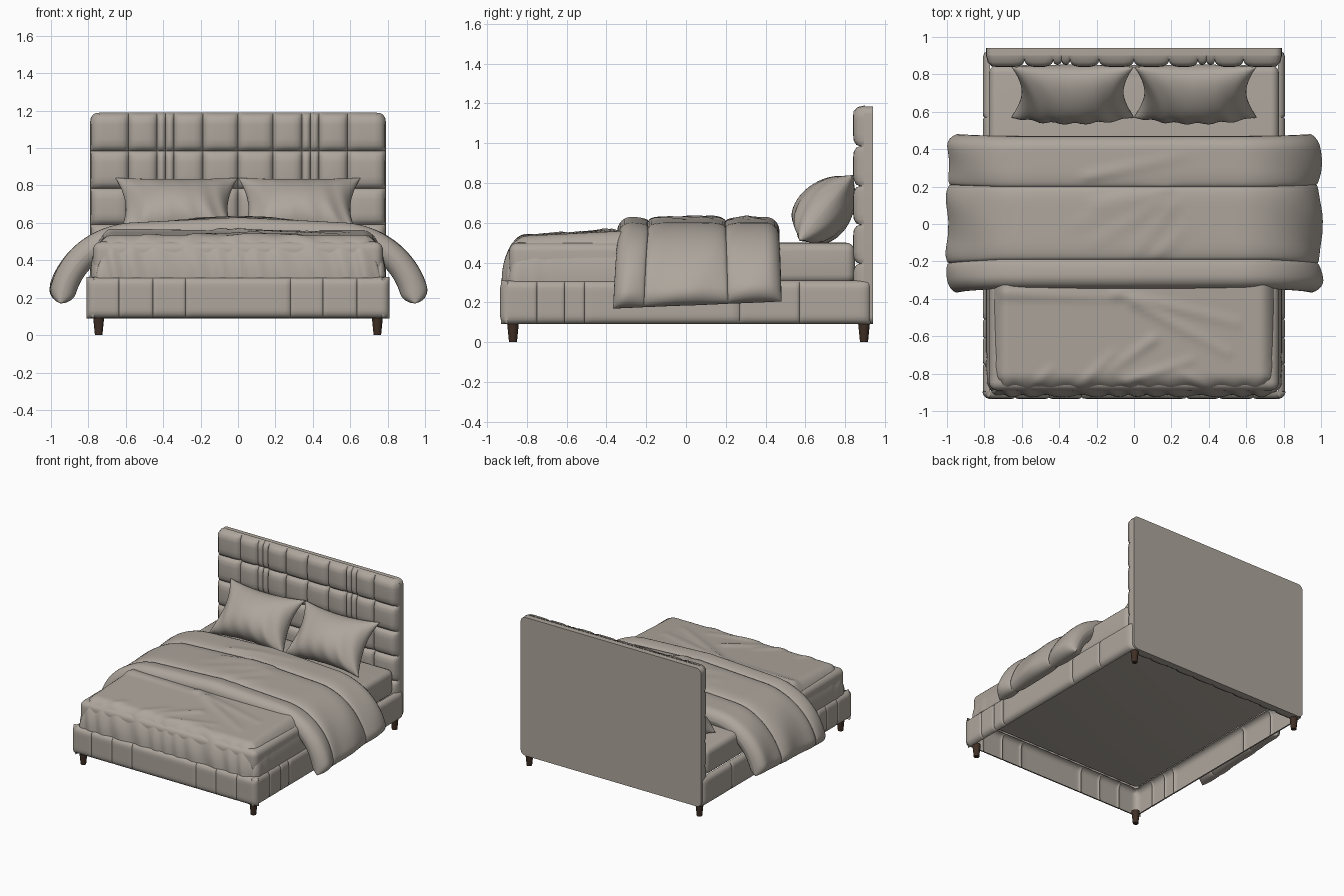
import bpy, bmesh, math
from mathutils import Vector
from mathutils.geometry import intersect_point_line

if "Cube" in bpy.data.objects:
    bpy.data.objects.remove(bpy.data.objects["Cube"])


def material(name, rgb):
    m = bpy.data.materials.new(name)
    m.use_nodes = True
    m.diffuse_color = (*rgb, 1)
    m.node_tree.nodes["Principled BSDF"].inputs["Base Color"].default_value = (*rgb, 1)
    return m


fabric = material("greige fabric", (0.42, 0.38, 0.335))
wood = material("dark brown wood", (0.05, 0.028, 0.018))


def finish(name, bm, mat, angle=50):
    me = bpy.data.meshes.new(name)
    bm.to_mesh(me)
    bm.free()
    me.materials.append(mat)
    me.shade_smooth()
    me.set_sharp_from_angle(angle=math.radians(angle))
    ob = bpy.data.objects.new(name, me)
    bpy.context.collection.objects.link(ob)
    return ob


# Puffy padding: height falls to zero at the outer edges and to "floor" at seams
def puff(x, breaks, r_edge, r_seam, floor):
    h = 1.0
    for i, b in enumerate(breaks):
        edge = i in (0, len(breaks) - 1)
        d = min(abs(x - b) / (r_edge if edge else r_seam), 1)
        e = math.sqrt(max(0, 1 - (1 - d) ** 2))
        h *= e if edge else floor + (1 - floor) * e
    return h


def samples(breaks, n):
    out = [breaks[0]]
    for a, b in zip(breaks, breaks[1:]):
        out += [a + (b - a) * (1 - math.cos(math.pi * i / n)) / 2 for i in range(1, n + 1)]
    return out


def quilt(name, us, vs, place, r_edge, r_seam=0.05, floor=0.5, nu=8, nv=8):
    """Padded surface; place(u, v, h) maps the grid and its padding into space."""
    bm = bmesh.new()
    su, sv = samples(us, nu), samples(vs, nv)
    grid = [[bm.verts.new(place(u, v, puff(u, us, r_edge, r_seam, floor)
                                * puff(v, vs, r_edge, r_seam, floor)))
             for v in sv] for u in su]
    for a, b in zip(grid, grid[1:]):
        for j in range(len(sv) - 1):
            bm.faces.new((a[j], b[j], b[j + 1], a[j + 1]))
    bm.normal_update()
    bm.faces.ensure_lookup_table()
    i, j = len(su) // 2, len(sv) // 2
    out = Vector(place(su[i], sv[j], 1)) - Vector(place(su[i], sv[j], 0))
    if bm.faces[i * (len(sv) - 1) + j].normal.dot(out) < 0:
        bmesh.ops.reverse_faces(bm, faces=bm.faces)
    return finish(name, bm, fabric)


def box(name, lo, hi, r, axis=None):
    bm = bmesh.new()
    bmesh.ops.create_cube(bm, size=1)
    lo, hi = Vector(lo), Vector(hi)
    for v in bm.verts:
        v.co = (lo + hi) / 2 + v.co * (hi - lo)
    edges = [e for e in bm.edges if axis is None
             or abs((e.verts[0].co - e.verts[1].co)[axis]) > 1e-4]
    bmesh.ops.bevel(bm, geom=edges, offset=r, segments=5, profile=0.5, affect='EDGES')
    return finish(name, bm, fabric, 35)


# Squeeze the corners of a rectangle into round ones
def round_corner(x, y, x0, x1, y0, y1, r):
    cx, cy = min(max(x, x0 + r), x1 - r), min(max(y, y0 + r), y1 - r)
    dx, dy = x - cx, y - cy
    k = max(abs(dx), abs(dy)) / (math.hypot(dx, dy) or 1)
    return cx + dx * k, cy + dy * k


# Raised creases along line segments
def creases(x, y, lines, width, amp):
    total = 0
    p = Vector((x, y, 0))
    for x0, y0, x1, y1 in lines:
        a, b = Vector((x0, y0, 0)), Vector((x1, y1, 0))
        t = min(max(intersect_point_line(p, a, b)[1], 0), 1)
        d = (p - a.lerp(b, t)).length
        total += amp * (1 - 0.6 * t) * math.exp(-(d / width) ** 2)
    return total


def mirrored(half):
    return [-x for x in reversed(half)] + half


# Headboard: flat back slab and tufted front
box("headboard_back", (-0.79, 0.895, 0.09), (0.79, 0.94, 1.185), 0.04, axis=1)


def place_headboard(u, v, h):
    x, z = round_corner(u, v, -0.79, 0.79, 0.09, 1.19, 0.045)
    return x, 0.9 - 0.06 * h, z


columns = mirrored([0.187, 0.342, 0.387, 0.432, 0.585, 0.79])
columns.insert(len(columns) // 2, 0.0)
quilt("headboard_tufting", columns, [0.09, 0.2, 0.395, 0.59, 0.785, 0.985, 1.19],
      place_headboard, 0.04, 0.05, 0.45)

# Bed rails: padded skins that meet in round corners
quilt("front_rail", mirrored([0.28, 0.455, 0.636, 0.81]), [0.09, 0.31],
      lambda u, v, h: (u, -0.895 - 0.04 * h, v), 0.04, 0.016, 0.75, 14, 14)
for side, s in (("left", 1), ("right", -1)):
    quilt(side + "_rail", [-0.93, -0.75, -0.61, -0.51, 0.27, 0.57, 0.93], [0.09, 0.31],
          lambda u, v, h: (s * (0.77 + 0.038 * h), u, v), 0.04, 0.016, 0.75, 14, 14)

# Mattress
box("mattress", (-0.775, -0.89, 0.295), (0.775, 0.85, 0.5), 0.045)

# Coverlet over the foot of the mattress, gathered along its lower edge
foot_folds = [(-0.1, -0.37, 0.55, -0.53), (0, -0.42, 0.5, -0.69), (-0.7, -0.37, -0.1, -0.39),
              (0.1, -0.62, -0.12, -0.78), (-0.05, -0.85, 0.3, -0.73), (-0.3, -0.88, -0.12, -0.7),
              (0.4, -0.88, 0.25, -0.8), (-0.55, -0.89, -0.45, -0.78)]


def place_coverlet(u, v, h):
    x, y = round_corner(u, v, -0.79, 0.79, -0.92, -0.1, 0.1)
    z = 0.305 + 0.225 * h + h * (0.03 * (y + 0.9) / 0.6
                                 + creases(x, y, foot_folds, 0.025, 0.013))
    gather = 0.007 * math.sin(48 * x + 2 * math.sin(9 * x) + 12 * z) * (1 - h ** 4)
    if v < -0.7:
        y += gather
        x += 0.5 * gather * math.sin(60 * y)
    return x, y, z


quilt("coverlet", [-0.79, 0.79], [-0.92, -0.1], place_coverlet, 0.12, nu=110, nv=56)

# Folded duvet draped across the bed
duvet_folds = [(0.17, 0.19, -0.3, 0.0), (0.14, 0.12, -0.2, -0.1), (0.2, 0.1, 0.0, -0.17),
               (0.12, -0.17, 0.26, -0.03), (-0.25, 0.25, 0.25, 0.36), (-0.2, 0.1, 0.1, 0.2)]


def drape(s):
    flat, a0, k = 0.565, 0.05, 0.407
    d = abs(s)
    if d < flat:
        a, x, z = a0, d * math.cos(a0), -d * math.sin(a0)
    else:
        a = a0 + (d - flat) / k
        x = flat * math.cos(a0) + k * (math.sin(a) - math.sin(a0))
        z = -flat * math.sin(a0) - k * (math.cos(a0) - math.cos(a))
    return math.copysign(x, s), 0.56 + z, math.copysign(a, s)


def place_duvet(u, v, h, side=1):
    x, z, a = drape(u * (1 - 0.04 * (v + 0.34)))
    hang = max(0, abs(u) - 0.7)
    y = v - 0.05 * hang * (1 if v < 0 else -0.5)
    t = side * 0.07 * h
    if side > 0:
        t += h * creases(x, y, duvet_folds, 0.025, 0.011)
        t += h * 0.12 * hang * 0.2 * math.sin(20 * v + 7 * u)
    return x + t * math.sin(a), y, z + t * math.cos(a)


for name, sign in (("duvet_top", 1), ("duvet_underside", -1)):
    quilt(name, [-1.14, 1.14], [-0.345, -0.19, 0.2, 0.47],
          lambda u, v, h: place_duvet(u, v, h, sign), 0.07, 0.09, 0.68, 100, 16)

# Pillows leaning on the headboard
up, out = Vector((0, 0.63, 0.77)), Vector((0, -0.77, 0.63))


def place_pillow(u, v, h, cx, sign):
    wide = 0.328 * u * (1 - 0.17 * (1 - v * v))
    tall = 0.215 * v * (1 - 0.14 * (1 - u * u))
    thick = 0.14 * h * (1 - 0.2 * v)
    thick += 0.035 * h * (1 - h) * math.sin(16 * u + 3 * v) * (1 - v) / 2
    return Vector((cx + wide, 0.705, 0.675)) + up * tall + out * (sign * thick)


for side, cx in (("left", 0.328), ("right", -0.328)):
    for face, sign in (("front", 1), ("back", -1)):
        quilt(f"{side}_pillow_{face}", [-1, 1], [-1, 1],
              lambda u, v, h: place_pillow(u, v, h, cx, sign), 1, nu=40, nv=28)

# Tapered legs
for x in (-0.745, 0.745):
    for y, where in ((-0.87, "front"), (0.895, "back")):
        bm = bmesh.new()
        bmesh.ops.create_cone(bm, cap_ends=True, segments=16, radius1=0.02,
                              radius2=0.03, depth=0.1)
        bmesh.ops.translate(bm, verts=bm.verts, vec=(x, y, 0.05))
        finish(f"{where}_{'left' if x > 0 else 'right'}_leg", bm, wood, 40)
